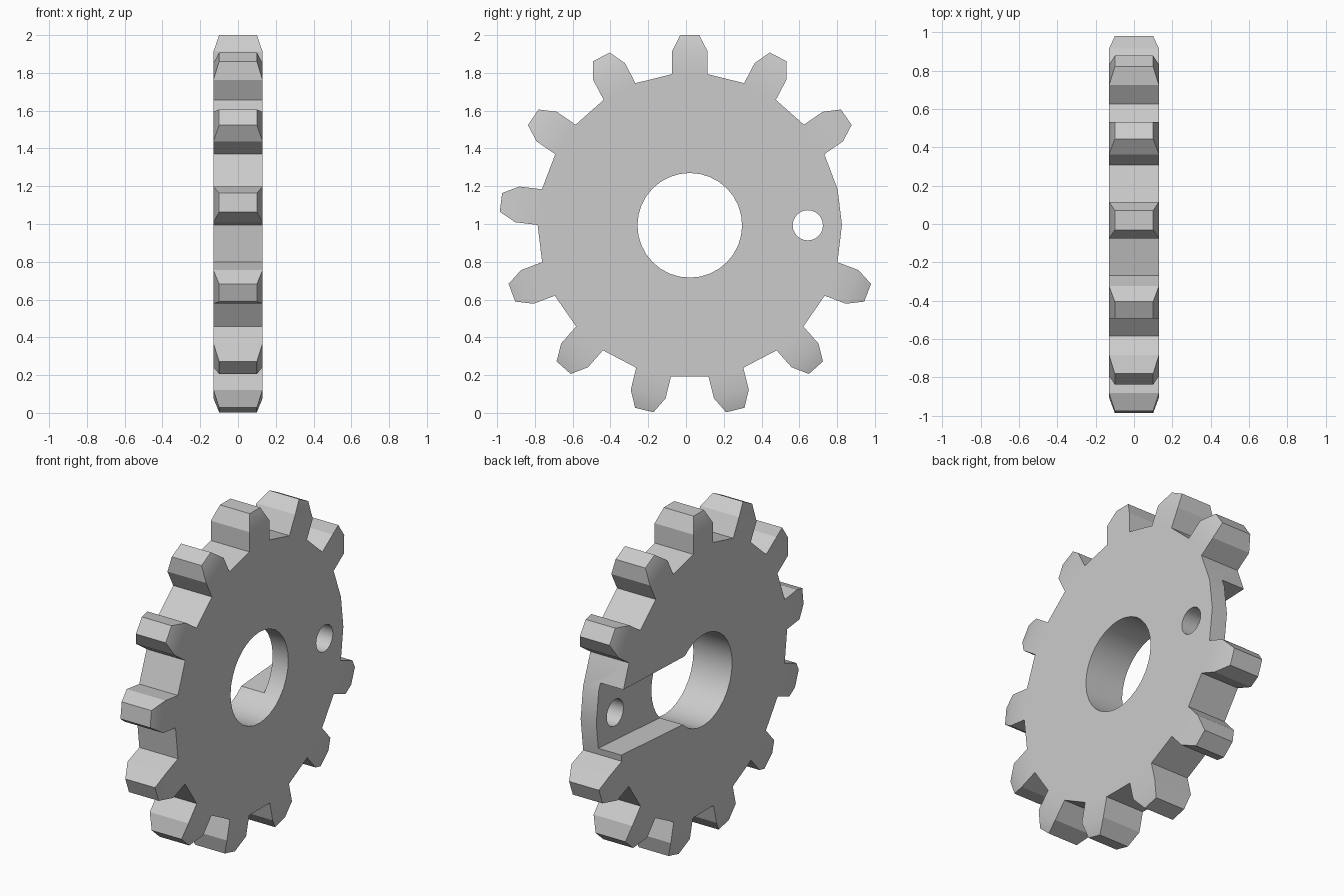
import bpy, bmesh, math
from mathutils import Vector

if "Cube" in bpy.data.objects:
    bpy.data.objects.remove(bpy.data.objects["Cube"])

CY, CZ = 0.02, 0.993          # wheel axis position
HALF = 0.13                   # half thickness
TEETH, MISSING = 13, 3        # evenly spaced slots, one left without a tooth
ROOT, SHOULDER, TIP = 0.80, 0.92, 1.007
BASE_W, TIP_W, TIP_X = 0.095, 0.05, 0.10

steel = bpy.data.materials.new("light_grey")
steel.diffuse_color = (0.6, 0.6, 0.6, 1)
steel.use_nodes = True
steel.node_tree.nodes["Principled BSDF"].inputs["Base Color"].default_value = steel.diffuse_color


def link(bm, name):
    bmesh.ops.recalc_face_normals(bm, faces=bm.faces)
    mesh = bpy.data.meshes.new(name)
    bm.to_mesh(mesh)
    bm.free()
    ob = bpy.data.objects.new(name, mesh)
    bpy.context.collection.objects.link(ob)
    mesh.materials.append(steel)
    return ob


def prism(bm, points, x0, x1):
    """Extrude a (y, z) outline, relative to the axis, along x; return the side faces."""
    a = [bm.verts.new((x0, CY + y, CZ + z)) for y, z in points]
    b = [bm.verts.new((x1, CY + y, CZ + z)) for y, z in points]
    bm.faces.new(a[::-1])
    bm.faces.new(b)
    n = len(points)
    return [bm.faces.new((a[i], a[(i + 1) % n], b[(i + 1) % n], b[i])) for i in range(n)]


def slot_axes(i):
    t = math.pi / 2 - i * math.tau / TEETH
    return (Vector((0, math.cos(t), math.sin(t))),
            Vector((0, math.sin(t), -math.cos(t))))


# Toothed wheel: a root polygon whose chords are extruded into teeth
bm = bmesh.new()
outline = []
for i in range(TEETH):
    out, side = slot_axes(i)
    for s in (-1, 1):
        p = out * ROOT + side * s * BASE_W
        outline.append((p.y, p.z))
sides = prism(bm, outline, -HALF, HALF)
for i in range(TEETH):
    if i == MISSING:
        continue
    out, side = slot_axes(i)
    face = sides[2 * i]
    for radius, half_w, half_x in ((SHOULDER, BASE_W, HALF), (TIP, TIP_W, TIP_X)):
        face = bmesh.ops.extrude_discrete_faces(bm, faces=[face])["faces"][0]
        for v in face.verts:
            s = math.copysign(1, (v.co - Vector((0, CY, CZ))).dot(side))
            p = out * radius + side * s * half_w
            v.co = (math.copysign(half_x, v.co.x), CY + p.y, CZ + p.z)
wheel = link(bm, "toothed_wheel")


def cut(name, points, x0, x1):
    bm = bmesh.new()
    prism(bm, points, x0, x1)
    cutter = link(bm, name)
    cutter.hide_render = True
    mod = wheel.modifiers.new(name, 'BOOLEAN')
    mod.operation, mod.solver, mod.object = 'DIFFERENCE', 'EXACT', cutter
    bpy.context.view_layer.objects.active = wheel
    bpy.ops.object.modifier_apply(modifier=name)
    bpy.data.objects.remove(cutter)


def circle(y, r, n):
    return [(y + r * math.cos(math.tau * k / n), r * math.sin(math.tau * k / n))
            for k in range(n)]


# Channel from the bore out through the rim, on one face only
cut("channel_cutter", [(0.0, -0.209), (0.95, -0.144), (0.95, 0.241), (0.0, 0.207)],
    -0.3, -HALF + 0.155)
# Central bore and pin hole
cut("bore_cutter", circle(0, 0.277, 32), -0.4, 0.4)
cut("pin_hole_cutter", circle(0.625, 0.08, 24), -0.4, 0.4)

# Smooth round walls, crisp edges
bpy.ops.object.select_all(action='DESELECT')
wheel.select_set(True)
bpy.context.view_layer.objects.active = wheel
bpy.ops.object.shade_smooth_by_angle(angle=math.radians(20))
